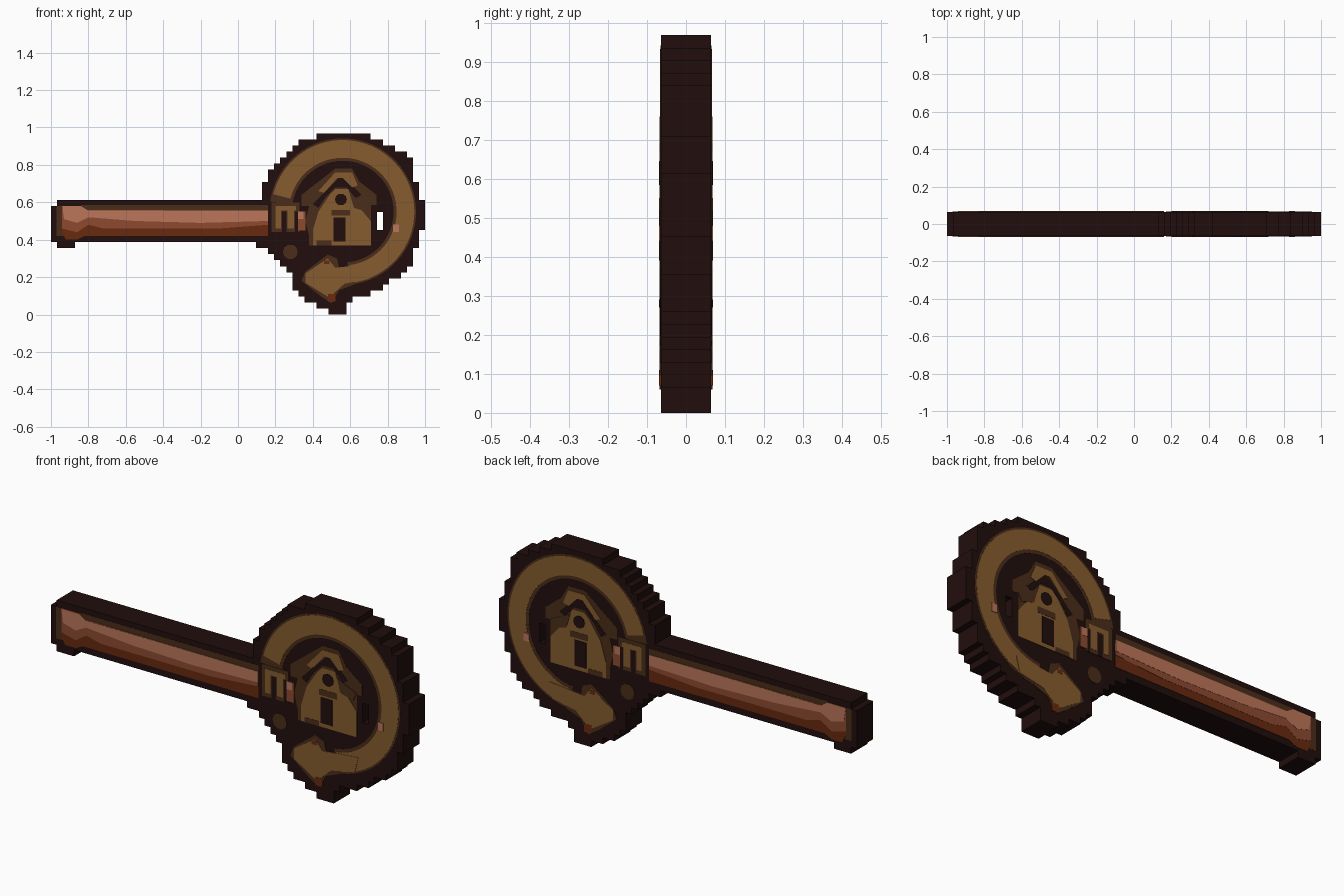
import bpy, bmesh, math

if "Cube" in bpy.data.objects:
    bpy.data.objects.remove(bpy.data.objects["Cube"], do_unlink=True)

CELL = 2 / 62        # size of one stepped square
HALF = 2 * CELL      # half the thickness
ROWS = 30


def material(name, hexa):
    rgb = [int(hexa[i:i + 2], 16) / 255 for i in (0, 2, 4)]
    lin = [c / 12.92 if c <= 0.04045 else ((c + 0.055) / 1.055) ** 2.4 for c in rgb]
    m = bpy.data.materials.new(name)
    m.use_nodes = True
    m.diffuse_color = (*lin, 1)
    bsdf = next(n for n in m.node_tree.nodes if n.type == 'BSDF_PRINCIPLED')
    bsdf.inputs["Base Color"].default_value = (*lin, 1)
    bsdf.inputs["Roughness"].default_value = 0.9
    return m


DARK = material("dark outline", "210E0D")
BROWN = material("shadow brown", "4A2D19")
TAN = material("tan", "865C2E")
RUST = material("deep rust", "68290F")
COPPER = material("copper", "8C4A30")
LIGHT = material("light copper", "BC765A")


def finish(bm, name, mat):
    bmesh.ops.recalc_face_normals(bm, faces=bm.faces)
    me = bpy.data.meshes.new(name)
    bm.to_mesh(me)
    bm.free()
    me.materials.append(mat)
    ob = bpy.data.objects.new(name, me)
    bpy.context.collection.objects.link(ob)
    return ob


def plates(name, mat, layer, *shapes):
    """Thin matching plates on the front and back for each (x, z) outline."""
    bm = bmesh.new()
    for pts in shapes:
        for side in (-1, 1):
            y0, y1 = side * (HALF - 0.002), side * (HALF + 0.001 * layer)
            face = bm.faces.new([bm.verts.new((x, y0, z)) for x, z in pts])
            ext = bmesh.ops.extrude_face_region(bm, geom=[face])
            for v in ext["geom"]:
                if isinstance(v, bmesh.types.BMVert):
                    v.co.y = y1
            if not face.is_valid:
                continue
    return finish(bm, name, mat)


def rect(x0, z0, x1, z1):
    return [(x0, z0), (x1, z0), (x1, z1), (x0, z1)]


def arc(cx, cz, r0, r1, a0, a1, n=48):
    ang = [math.radians(a0 + (a1 - a0) * i / n) for i in range(n + 1)]
    return ([(cx + r1 * math.cos(a), cz + r1 * math.sin(a)) for a in ang] +
            [(cx + r0 * math.cos(a), cz + r0 * math.sin(a)) for a in reversed(ang)])


def disc(cx, cz, r, n=10):
    return [(cx + r * math.cos(2 * math.pi * i / n), cz + r * math.sin(2 * math.pi * i / n))
            for i in range(n)]


# Stepped key body: filled column span of each row, top to bottom
spans = [(44, 53), (41, 55), (40, 57), (39, 59), (38, 60), (37, 60), (36, 60), (36, 60),
         (35, 61), (35, 61), (35, 61), (1, 62), (0, 62), (0, 62), (0, 62), (0, 62),
         (0, 61), (0, 61), (34, 61), (36, 60), (37, 60), (38, 60), (39, 59), (40, 58),
         (40, 56), (40, 55), (41, 53), (42, 50), (44, 49), (46, 49)]
cells = {(c, ROWS - 1 - r) for r, (a, b) in enumerate(spans) for c in range(a, b)}
cells |= {(c, 11) for c in range(1, 4)}           # heel under the shaft tip
cells -= {(54, j) for j in (14, 15, 16)}          # slot through the head

bm = bmesh.new()
grid = {}


def corner(i, j):
    if (i, j) not in grid:
        grid[i, j] = bm.verts.new((-1 + i * CELL, -HALF, j * CELL))
    return grid[i, j]


for i, j in sorted(cells):
    bm.faces.new([corner(i, j), corner(i + 1, j), corner(i + 1, j + 1), corner(i, j + 1)])
ext = bmesh.ops.extrude_face_region(bm, geom=bm.faces[:], use_keep_orig=True)
for g in ext["geom"]:
    if isinstance(g, bmesh.types.BMVert):
        g.co.y = HALF
finish(bm, "key_body", DARK)

# Shaft bands
plates("shaft_edge", BROWN, 1, rect(-0.84, 0.54, 0.16, 0.585), rect(-0.97, 0.42, -0.93, 0.58))
plates("shaft_base", RUST, 2,
       [(-0.94, 0.58), (-0.84, 0.58), (-0.80, 0.555), (0.16, 0.555), (0.16, 0.42),
        (-0.82, 0.42), (-0.86, 0.40), (-0.92, 0.40), (-0.94, 0.44)])
plates("shaft_middle", COPPER, 3,
       [(-0.94, 0.56), (0.16, 0.555), (0.16, 0.48), (-0.10, 0.46), (-0.72, 0.46),
        (-0.80, 0.48), (-0.86, 0.44), (-0.94, 0.46)])
plates("shaft_highlight", LIGHT, 4,
       [(-0.94, 0.58), (-0.84, 0.58), (-0.80, 0.555), (0.16, 0.555), (0.16, 0.50),
        (-0.20, 0.49), (-0.55, 0.50), (-0.80, 0.52), (-0.86, 0.49), (-0.93, 0.51)])

# Circular arrow on the head
plates("ring_shadow", BROWN, 1, arc(0.56, 0.55, 0.272, 0.392, 172, -85))
plates("ring", TAN, 2, arc(0.56, 0.55, 0.288, 0.383, 166, -83))
plates("arrow_shadow", BROWN, 3,
       [(0.34, 0.18), (0.36, 0.23), (0.48, 0.32), (0.53, 0.30), (0.54, 0.25), (0.62, 0.25),
        (0.62, 0.16), (0.54, 0.13), (0.50, 0.06), (0.44, 0.10)])
plates("arrow_head", TAN, 4,
       [(0.36, 0.17), (0.36, 0.22), (0.48, 0.30), (0.52, 0.25), (0.63, 0.262), (0.72, 0.27),
        (0.70, 0.19), (0.57, 0.165), (0.52, 0.12), (0.49, 0.09), (0.44, 0.12)])
plates("arrow_glints", RUST, 5, rect(0.48, 0.07, 0.52, 0.11), rect(0.46, 0.27, 0.49, 0.29))
plates("ring_glint", LIGHT, 5, rect(0.83, 0.44, 0.86, 0.48))

# House emblem
plates("house_shadow", BROWN, 1,
       [(0.38, 0.37), (0.38, 0.42), (0.36, 0.50), (0.38, 0.58), (0.34, 0.58), (0.34, 0.64),
        (0.52, 0.78), (0.61, 0.78), (0.65, 0.71), (0.74, 0.64), (0.74, 0.585), (0.71, 0.585),
        (0.71, 0.37)])
plates("roof_gap", DARK, 2,
       [(0.40, 0.59), (0.46, 0.65), (0.55, 0.74), (0.58, 0.72), (0.66, 0.64), (0.63, 0.62),
        (0.58, 0.68), (0.52, 0.68), (0.47, 0.63), (0.43, 0.57)])
plates("roof_trim", TAN, 3,
       [(0.43, 0.66), (0.52, 0.76), (0.61, 0.76), (0.64, 0.69), (0.61, 0.68), (0.56, 0.73),
        (0.53, 0.73), (0.46, 0.65)])
plates("house_wall", TAN, 3,
       [(0.40, 0.37), (0.40, 0.45), (0.43, 0.55), (0.49, 0.64), (0.52, 0.67), (0.59, 0.67),
        (0.62, 0.57), (0.66, 0.56), (0.71, 0.50), (0.71, 0.37)])
plates("house_eave_shade", BROWN, 4,
       [(0.60, 0.64), (0.62, 0.57), (0.69, 0.55), (0.71, 0.59)],
       rect(0.50, 0.53, 0.60, 0.56), rect(0.42, 0.37, 0.50, 0.395))
plates("house_openings", DARK, 5, rect(0.51, 0.39, 0.575, 0.52), disc(0.55, 0.615, 0.032))

# Collar joining shaft and head
plates("collar_shadow", BROWN, 3, rect(0.18, 0.44, 0.33, 0.60), disc(0.28, 0.335, 0.04))
plates("collar_bars", TAN, 4, rect(0.20, 0.46, 0.23, 0.58), rect(0.265, 0.46, 0.30, 0.58),
       rect(0.20, 0.555, 0.31, 0.58))
plates("collar_gaps", DARK, 4, rect(0.235, 0.44, 0.26, 0.55), rect(0.305, 0.44, 0.32, 0.55))
plates("collar_tip", COPPER, 4, rect(0.32, 0.45, 0.36, 0.55))
plates("collar_glint", LIGHT, 5, rect(0.32, 0.51, 0.35, 0.55))
